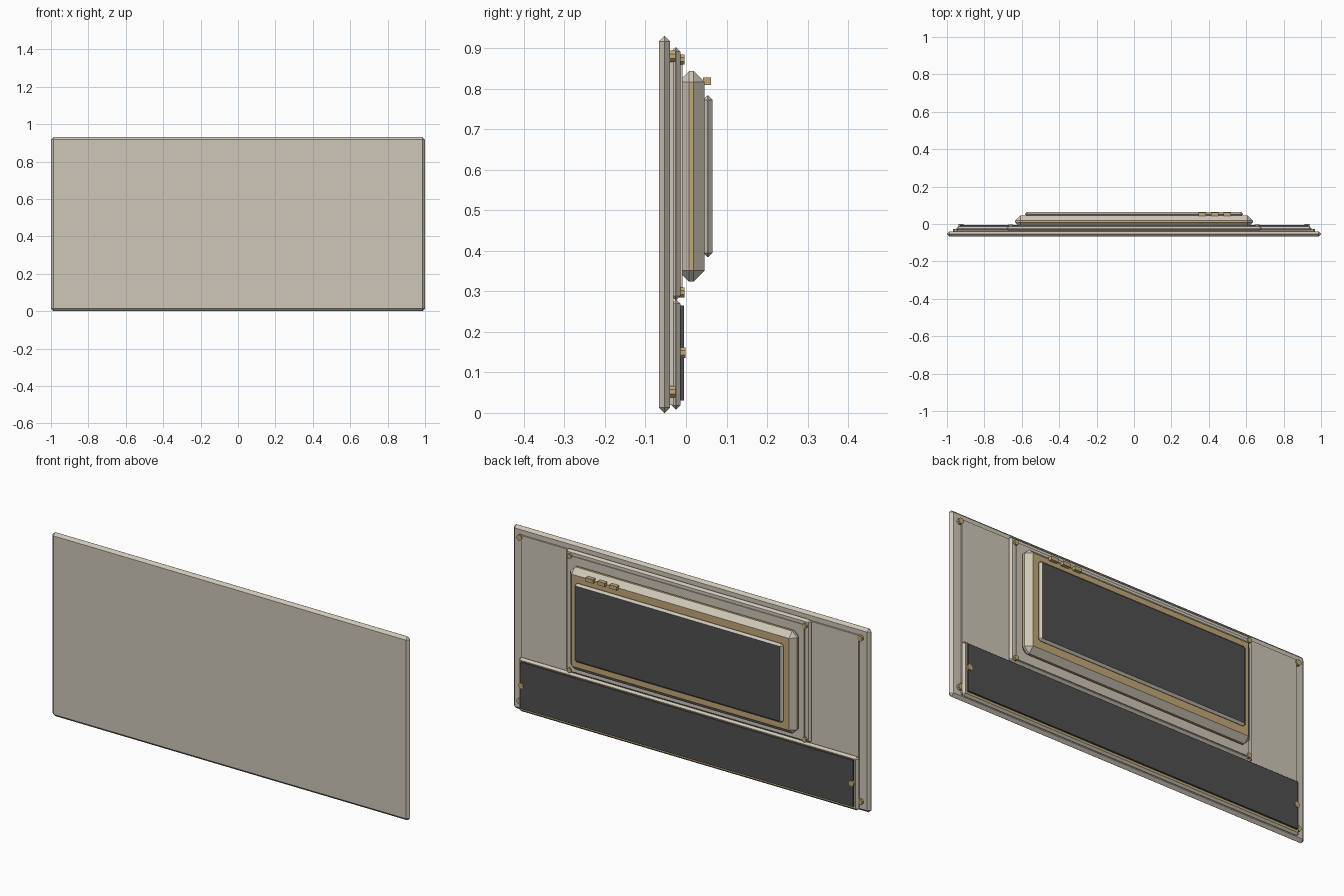
import bpy
import bmesh
import math
from mathutils import Matrix, Vector

cube = bpy.data.objects.get("Cube")
if cube:
    bpy.data.objects.remove(cube, do_unlink=True)


def material(name, r, g, b):
    mat = bpy.data.materials.new(name)
    mat.use_nodes = True
    mat.diffuse_color = (r, g, b, 1)
    mat.node_tree.nodes["Principled BSDF"].inputs["Base Color"].default_value = (r, g, b, 1)
    return mat


BEIGE = material("warm beige", 0.62, 0.57, 0.48)
GOLD = material("brass", 0.54, 0.39, 0.18)
DARK = material("charcoal", 0.08, 0.08, 0.083)


def finish(name, bm, mats):
    mesh = bpy.data.meshes.new(name)
    bm.to_mesh(mesh)
    bm.free()
    for mat in mats:
        mesh.materials.append(mat)
    obj = bpy.data.objects.new(name, mesh)
    bpy.context.collection.objects.link(obj)
    return obj


def plate(name, x, y, z, bevel=0, main=BEIGE, face=None, rim=None):
    """Chamfered box from (min, max) ranges; face faces +y, rim is the outer edge."""
    bm = bmesh.new()
    bmesh.ops.create_cube(bm, size=1)
    size = Vector([r[1] - r[0] for r in (x, y, z)])
    centre = Vector([(r[0] + r[1]) / 2 for r in (x, y, z)])
    bmesh.ops.transform(bm, verts=bm.verts,
                        matrix=Matrix.Translation(centre) @ Matrix.Diagonal(size).to_4x4())
    if bevel:
        bmesh.ops.bevel(bm, geom=bm.edges[:], offset=bevel, segments=1,
                        profile=0.5, affect='EDGES')
    bm.normal_update()
    for f in bm.faces:
        n = f.normal
        if n.y > 0.95:
            f.material_index = 1
        elif max(abs(n.x), abs(n.z)) > 0.95:
            f.material_index = 2
    return finish(name, bm, [main, face or main, rim or main])


def stud(name, x, y, z, radius=0.015, depth=0.014):
    """Eight-sided fastener with its axis along y."""
    bm = bmesh.new()
    bmesh.ops.create_cone(bm, cap_ends=True, segments=8, radius1=radius,
                          radius2=radius, depth=depth)
    bmesh.ops.transform(bm, verts=bm.verts, matrix=Matrix.Translation((x, y, z))
                        @ Matrix.Rotation(math.pi / 2, 4, 'X')
                        @ Matrix.Rotation(math.pi / 8, 4, 'Z'))
    return finish(name, bm, [GOLD])


# Wall slab and its thin backing sheet
plate("wall_slab", (-1, 1), (-0.067, -0.039), (0, 0.93), 0.0135)
plate("backing_sheet", (-0.945, 0.945), (-0.045, -0.031), (0.02, 0.892))

# Raised centre panel with inset sheet
plate("centre_panel", (-0.685, 0.685), (-0.036, -0.014), (0.278, 0.902), 0.0105)
plate("centre_sheet", (-0.655, 0.655), (-0.02, -0.009), (0.292, 0.876))

# Lower display
plate("lower_frame", (-0.95, 0.95), (-0.036, -0.014), (0.008, 0.28), 0.0105, face=GOLD)
plate("lower_screen", (-0.93, 0.93), (-0.018, -0.005), (0.03, 0.265), main=DARK)

# Upper console with brass face and rim
plate("console", (-0.635, 0.635), (-0.02, 0.046), (0.324, 0.843), 0.027, face=GOLD, rim=GOLD)
plate("console_screen", (-0.583, 0.583), (0.042, 0.065), (0.384, 0.783), 0.0105, face=DARK)

# Console buttons
for i in range(3):
    cx = 0.365 + i * 0.0665
    plate(f"button_{i + 1}", (cx - 0.02, cx + 0.02), (0.042, 0.062), (0.809, 0.828), main=GOLD)

# Fasteners, mirrored left and right
for side, sx in (("left", 1), ("right", -1)):
    for level, z in (("top", 0.88), ("bottom", 0.052)):
        stud(f"slab_fastener_{level}_{side}", sx * 0.953, -0.033, z)
    for level, z in (("top", 0.872), ("bottom", 0.297)):
        stud(f"panel_fastener_{level}_{side}", sx * 0.658, -0.011, z, 0.013)
    stud(f"screen_fastener_{side}", sx * 0.925, -0.008, 0.148, 0.014)
